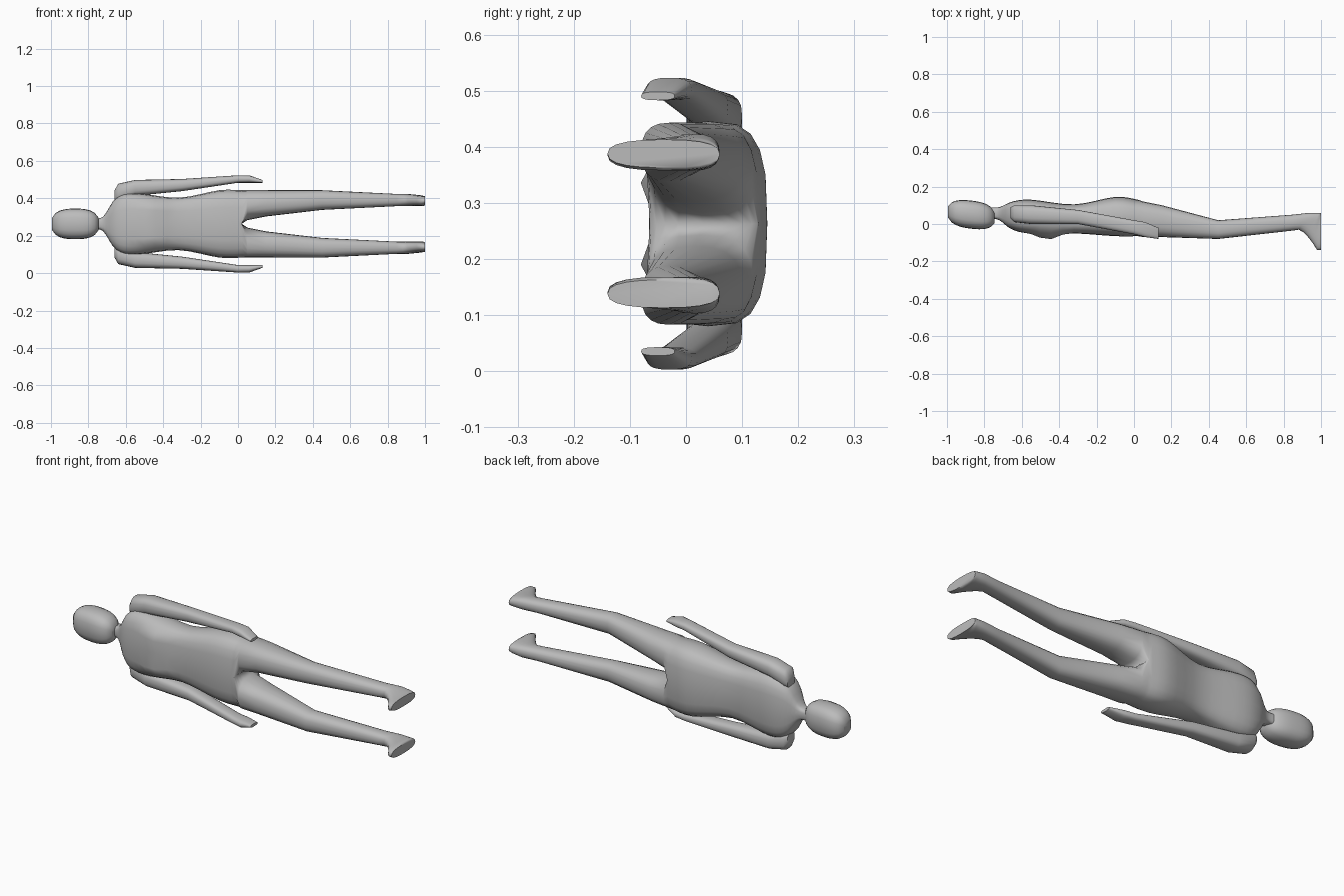
import bpy, bmesh
from math import sin, cos, pi, exp, copysign
from mathutils import Vector

if "Cube" in bpy.data.objects:
    bpy.data.objects.remove(bpy.data.objects["Cube"])

MIDDLE = .263        # height of the symmetry plane of the lying figure
SIDES = 20

grey = bpy.data.materials.new("plain grey")
grey.use_nodes = True
colour = (.5, .5, .5, 1)
grey.diffuse_color = colour
grey.node_tree.nodes["Principled BSDF"].inputs["Base Color"].default_value = colour


def section(x, front, back, outer, inner=0, lean=0):
    """One cross-section; with no inner edge it ends on the symmetry plane."""
    return Vector((x, front, back, outer, inner, lean))


def signed_power(value, power):
    return copysign(abs(value) ** power, value)


def outline(sec, power):
    """Points of a rounded section, boxier for smaller powers."""
    x, front, back, outer, inner, lean = sec
    centre = (inner + outer) / 2 if inner > 0 else 0
    points = []
    for i in range(SIDES):
        angle = 2 * pi * i / SIDES
        depth = (signed_power(sin(angle), power) + 1) / 2
        side = signed_power(cos(angle), power)
        reach = outer - centre if side > 0 else centre - inner
        points.append(Vector((x + lean * depth,
                              front + (back - front) * depth,
                              centre + side * reach)))
    return points


def refine(keys, steps):
    """Smooth curve of sections through the key sections."""
    padded = [keys[0]] + keys + [keys[-1]]
    result = []
    for a, b, c, d in zip(padded, padded[1:], padded[2:], padded[3:]):
        for k in range(steps):
            t = k / steps
            near, far = (c - a) / 2, (d - b) / 2
            ease = t * t * (3 - 2 * t)
            result.append(b + (c - b) * ease
                          + near * t * (1 - t) ** 2
                          - far * t * t * (1 - t))
    return result + [keys[-1]]


def loft(name, loops_of_points):
    """Skin the outlines into half a part and mirror it across the middle."""
    bm = bmesh.new()
    loops = [[bm.verts.new(p) for p in points] for points in loops_of_points]
    for a, b in zip(loops, loops[1:]):
        for i in range(SIDES):
            bm.faces.new((a[i - 1], a[i], b[i], b[i - 1]))
    bm.faces.new(reversed(loops[0]))
    bm.faces.new(loops[-1])
    # open the wall on the symmetry plane so the halves weld into one skin
    wall = [f for f in bm.faces if all(abs(v.co.z) < 1e-5 for v in f.verts)]
    bmesh.ops.delete(bm, geom=wall, context="FACES")
    bmesh.ops.remove_doubles(bm, verts=bm.verts, dist=1e-5)
    bmesh.ops.recalc_face_normals(bm, faces=bm.faces)
    mesh = bpy.data.meshes.new(name)
    bm.to_mesh(mesh)
    bm.free()
    mesh.materials.append(grey)
    part = bpy.data.objects.new(name, mesh)
    part.location.z = MIDDLE
    bpy.context.collection.objects.link(part)
    mirror = part.modifiers.new("mirror", "MIRROR")
    mirror.use_axis = (False, False, True)
    for other in bpy.context.selected_objects:
        other.select_set(False)
    part.select_set(True)
    bpy.context.view_layer.objects.active = part
    bpy.ops.object.shade_smooth_by_angle(angle=pi / 3)


# Head: a boxy egg whose chin leans forward
head = []
for k in range(13):
    t = .02 + .96 * k / 12
    size = (1 - abs(2 * t - 1) ** 2.6) ** .4
    middle = .065 - .03 * t
    head.append(section(x=-1 + .26 * t, front=middle - .075 * size,
                        back=middle + .075 * size, outer=.082 * size))
loft("head", [outline(s, .75) for s in head])

# Neck and torso
torso = refine([
    section(x=-.77, front=.03, back=.09, outer=.03),
    section(x=-.72, front=.02, back=.09, outer=.04),
    section(x=-.65, front=-.03, back=.12, outer=.14),
    section(x=-.55, front=-.05, back=.13, outer=.165),
    section(x=-.32, front=-.05, back=.105, outer=.14),
    section(x=-.1, front=-.065, back=.145, outer=.18),
    section(x=.02, front=-.065, back=.13, outer=.18)], steps=4)

# Legs, straight from hip to knee to ankle
legs = [
    section(x=.05, front=-.07, back=.12, outer=.18, inner=.02),
    section(x=.15, front=-.07, back=.1, outer=.18, inner=.04),
    section(x=.45, front=-.08, back=.02, outer=.18, inner=.075),
    section(x=.85, front=-.035, back=.05, outer=.16, inner=.095)]

# Feet: sections swing round the ankle until they lie flat on the sole
feet = []
for k in range(5):
    t = k / 4
    top = .88 + .1 * t
    feet.append(section(x=top, front=-.03 - .11 * t ** 1.5, back=.06,
                        outer=.16 - .01 * t, inner=.095,
                        lean=min(1, top + .06) - top))
feet.append(section(x=1, front=-.14, back=.06, outer=.15, inner=.1))

body = [outline(s, .62) for s in torso] + [outline(s, .8) for s in legs + feet]
for point in sum(body, []):
    # fuller chest on each side of the middle
    if point.y < 0:
        across, along = (point.z - .075) / .05, (point.x + .46) / .07
        point.y -= .035 * exp(-across ** 2 - along ** 2)
loft("body", body)

# Arms and hands
arms = [
    section(x=-.66, front=.03, back=.09, outer=.18, inner=.12),
    section(x=-.64, front=.01, back=.1, outer=.215, inner=.12),
    section(x=-.55, front=0, back=.1, outer=.235, inner=.15),
    section(x=-.3, front=0, back=.075, outer=.24, inner=.175),
    section(x=0, front=-.055, back=.02, outer=.26, inner=.22),
    section(x=.06, front=-.07, back=.01, outer=.26, inner=.22),
    section(x=.13, front=-.08, back=-.02, outer=.235, inner=.22)]
loft("arms", [outline(s, .75) for s in arms])
